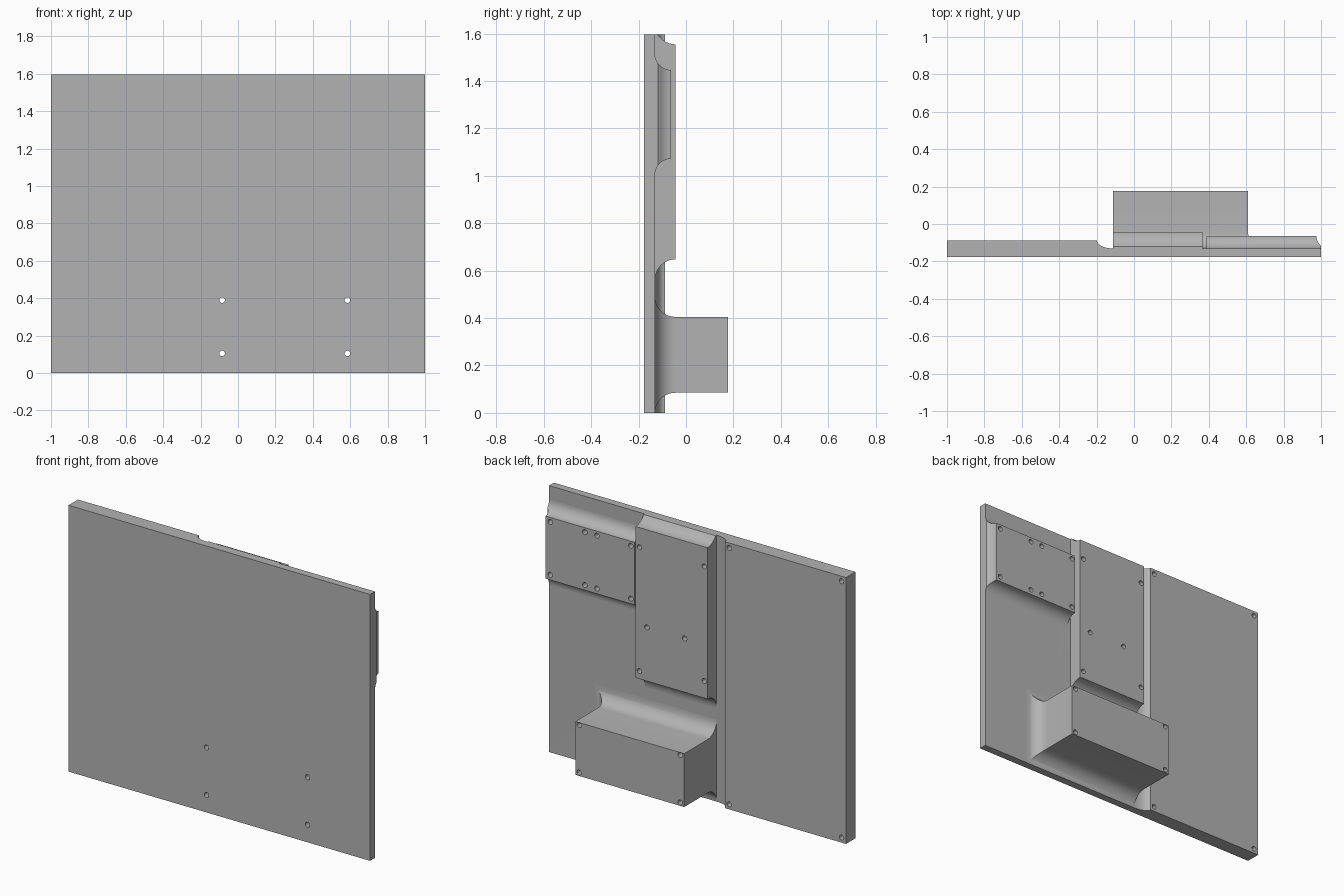
import bpy, bmesh, math
from mathutils import Matrix, Vector

cube = bpy.data.objects.get("Cube")
if cube:
    bpy.data.objects.remove(cube, do_unlink=True)

grey = bpy.data.materials.new("plain_grey")
grey.use_nodes = True
grey.diffuse_color = (0.45, 0.45, 0.45, 1)
grey.node_tree.nodes["Principled BSDF"].inputs["Base Color"].default_value = (0.45, 0.45, 0.45, 1)

HEIGHT = 1.597
FRONT, PANEL, BACK = -0.177, -0.131, 0.177
HOLE_R = 0.015
STEPS = 10


def finish(name, bm):
    bmesh.ops.remove_doubles(bm, verts=bm.verts, dist=1e-5)
    bmesh.ops.recalc_face_normals(bm, faces=bm.faces)
    mesh = bpy.data.meshes.new(name)
    bm.to_mesh(mesh)
    bm.free()
    mesh.materials.append(grey)
    ob = bpy.data.objects.new(name, mesh)
    bpy.context.collection.objects.link(ob)
    return ob


def drill(ob, holes, y0, y1):
    """Cut round holes at (x, z) points, running from y0 to y1."""
    bm = bmesh.new()
    for x, z in holes:
        place = Matrix.Translation((x, (y0 + y1) / 2, z)) @ Matrix.Rotation(math.pi / 2, 4, 'X')
        bmesh.ops.create_cone(bm, cap_ends=True, segments=24, radius1=HOLE_R,
                              radius2=HOLE_R, depth=y1 - y0, matrix=place)
    cutter = finish("hole_cutter", bm)
    cutter.hide_render = True
    mod = ob.modifiers.new("holes", 'BOOLEAN')
    mod.operation, mod.solver, mod.object = 'DIFFERENCE', 'EXACT', cutter
    graph = bpy.context.evaluated_depsgraph_get()
    mesh = bpy.data.meshes.new_from_object(ob.evaluated_get(graph))
    ob.modifiers.clear()
    ob.data = mesh
    bpy.data.objects.remove(cutter, do_unlink=True)


def smooth(ob):
    bpy.ops.object.select_all(action='DESELECT')
    ob.select_set(True)
    bpy.context.view_layer.objects.active = ob
    bpy.ops.object.shade_smooth_by_angle(angle=math.radians(30))


def flared_block(name, x0, x1, z0, z1, top, radius, flare_side):
    """Block on the panel with concave flares above, below and optionally at +x."""
    levels = []
    for i in range(STEPS + 1):
        a = math.pi / 2 * i / STEPS
        levels.append((PANEL + radius * (1 - math.cos(a)), radius * (1 - math.sin(a))))
    if top > levels[-1][0] + 0.001:
        levels.append((top, 0))
    bm = bmesh.new()
    rings = []
    for y, out in levels:
        xr = min(1, x1 + out * flare_side)
        lo, hi = max(0, z0 - out), min(HEIGHT, z1 + out)
        rings.append([bm.verts.new(p) for p in
                      ((x0, y, lo), (xr, y, lo), (xr, y, hi), (x0, y, hi))])
    for a, b in zip(rings, rings[1:]):
        for i in range(4):
            j = (i + 1) % 4
            bm.faces.new((a[i], a[j], b[j], b[i]))
    bm.faces.new(rings[0])
    bm.faces.new(rings[-1])
    return finish(name, bm)


# Base panel with the raised slab and its hollow edge, as one extruded profile
SLAB = -0.088
profile = [(-1, FRONT), (1, FRONT), (1, PANEL)]
for i in range(STEPS + 1):
    a = math.pi / 2 * i / STEPS
    profile.append((-0.112 - 0.086 * math.sin(a), SLAB - (SLAB - PANEL) * math.cos(a)))
profile.append((-1, SLAB))
bm = bmesh.new()
face = bm.faces.new([bm.verts.new((x, y, 0)) for x, y in profile])
ext = bmesh.ops.extrude_face_region(bm, geom=[face])
bmesh.ops.translate(bm, vec=Vector((0, 0, HEIGHT)),
                    verts=[v for v in ext["geom"] if isinstance(v, bmesh.types.BMVert)])
panel = finish("base_panel", bm)
drill(panel, [(x, z) for x in (-0.97, -0.225) for z in (0.03, 1.567)], -0.125, 0)

# Tall box, drilled right through together with the panel
through = [(x, z) for x in (-0.085, 0.585) for z in (0.105, 0.39)]
box = flared_block("deep_box", -0.112, 0.61, 0.085, 0.405, BACK, 0.086, 1)
for ob in (panel, box):
    drill(ob, through, FRONT - 0.1, BACK + 0.1)

# Middle mounting block
middle = flared_block("middle_block", -0.112, 0.365, 0.648, 1.555, -0.044, 0.087, 0)
drill(middle, [(0.34, 1.437), (-0.09, 1.437), (0.29, 0.97), (0.04, 0.97),
               (0.34, 0.695), (-0.09, 0.75)], -0.12, 0)

# Small side mounting block
side = flared_block("side_block", 0.387, 0.975, 1.072, 1.447, -0.063, 0.068, 1)
drill(side, [(x, z) for x in (0.41, 0.635, 0.715, 0.945) for z in (1.103, 1.42)], -0.12, 0)

for ob in (panel, box, middle, side):
    smooth(ob)
